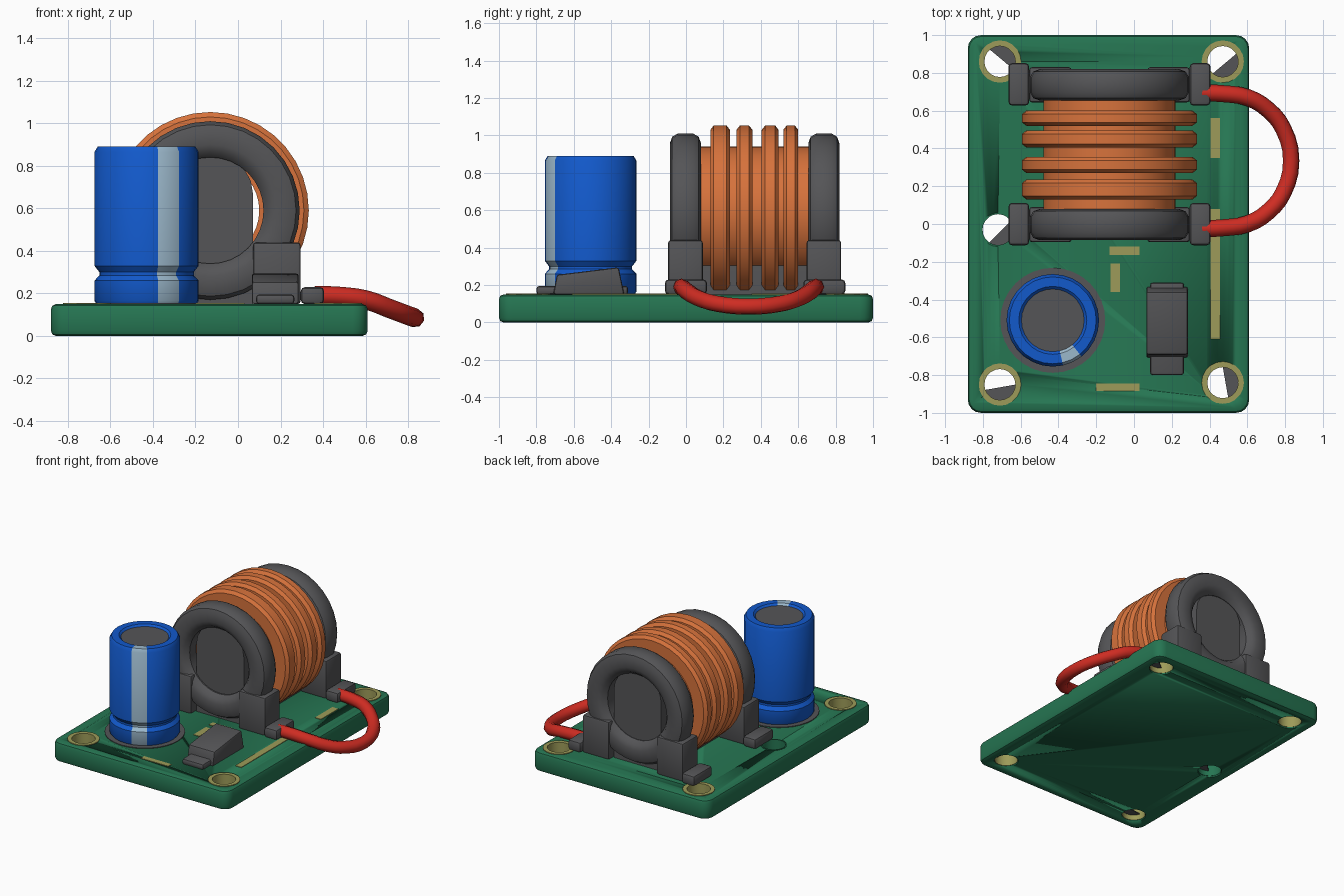
import bpy, bmesh, math
from mathutils import Matrix, Vector

if "Cube" in bpy.data.objects:
    bpy.data.objects.remove(bpy.data.objects["Cube"])


def material(name, rgb):
    m = bpy.data.materials.new(name)
    m.use_nodes = True
    m.diffuse_color = (*rgb, 1)
    m.node_tree.nodes["Principled BSDF"].inputs["Base Color"].default_value = (*rgb, 1)
    return m


GREEN = material("board green", (0.019, 0.18, 0.085))
GREY = material("dark grey", (0.09, 0.09, 0.095))
COPPER = material("copper", (0.68, 0.17, 0.045))
BLUE = material("capacitor blue", (0.006, 0.1, 0.6))
PALE = material("pale stripe", (0.33, 0.48, 0.6))
RED = material("wire red", (0.62, 0.025, 0.016))
TAN = material("solder tan", (0.34, 0.33, 0.1))


def finish(name, bm, mats, bevel=0, smooth=35):
    bmesh.ops.recalc_face_normals(bm, faces=bm.faces)
    me = bpy.data.meshes.new(name)
    bm.to_mesh(me)
    bm.free()
    ob = bpy.data.objects.new(name, me)
    bpy.context.collection.objects.link(ob)
    for m in mats:
        me.materials.append(m)
    bpy.ops.object.select_all(action='DESELECT')
    ob.select_set(True)
    bpy.context.view_layer.objects.active = ob
    if bevel:
        b = ob.modifiers.new("soft edges", 'BEVEL')
        b.width, b.segments, b.limit_method = bevel, 2, 'ANGLE'
        bpy.ops.object.modifier_apply(modifier=b.name)
    bpy.ops.object.shade_smooth_by_angle(angle=math.radians(smooth))
    return ob


def box(name, x, y, z, mat, bevel=0.015):
    bm = bmesh.new()
    bmesh.ops.create_cube(bm, size=1)
    for v in bm.verts:
        v.co = [lo + (c + 0.5) * (hi - lo) for c, (lo, hi) in zip(v.co, (x, y, z))]
    return finish(name, bm, [mat], bevel)


def prism(name, points, start, depth, mat, bevel=0):
    """Extrude a closed outline of 3D points along depth."""
    bm = bmesh.new()
    face = bm.faces.new([bm.verts.new(Vector(p) + Vector(start)) for p in points])
    new = bmesh.ops.extrude_face_region(bm, geom=[face])["geom"]
    bmesh.ops.translate(bm, vec=depth, verts=[g for g in new if isinstance(g, bmesh.types.BMVert)])
    return finish(name, bm, [mat], bevel)


def lathe(name, profile, centre, mats, segs=32, along_y=False, closed=False, rule=None):
    """Revolve (radius, height) pairs about z, or about y."""
    bm = bmesh.new()
    vs = [bm.verts.new((r, 0, h)) for r, h in profile]
    pairs = list(zip(vs, vs[1:] + vs[:1]))
    es = [bm.edges.new(p) for p in (pairs if closed else pairs[:-1])]
    bmesh.ops.spin(bm, geom=vs + es, axis=(0, 0, 1), cent=(0, 0, 0), angle=math.tau,
                   steps=segs, use_duplicate=False)
    bmesh.ops.remove_doubles(bm, verts=bm.verts, dist=0.0005)
    if rule:
        for f in bm.faces:
            f.material_index = rule(f.calc_center_median())
    if along_y:
        bmesh.ops.rotate(bm, verts=bm.verts, matrix=Matrix.Rotation(-math.pi / 2, 3, 'X'))
    bmesh.ops.translate(bm, vec=centre, verts=bm.verts)
    return finish(name, bm, mats)


# Circuit board with rounded corners and drilled holes
TOP = 0.15
outline = []
for i, (sx, sy) in enumerate([(1, 1), (-1, 1), (-1, -1), (1, -1)]):
    for k in range(5):
        a = math.radians(90 * i + 22.5 * k)
        outline.append((-0.135 + sx * 0.675 + 0.07 * math.cos(a), sy * 0.93 + 0.07 * math.sin(a), 0))
board = prism("circuit_board", outline, (0, 0, 0), (0, 0, TOP), GREEN, 0.025)

# x, y, direction of the grey sliver in degrees
holes = [(-0.71, 0.86, 50), (0.47, 0.86, -50), (-0.72, -0.03, -45), (-0.71, -0.85, -80), (0.47, -0.84, 10)]
bm = bmesh.new()
for x, y, _ in holes:
    bmesh.ops.create_cone(bm, segments=20, radius1=0.085, radius2=0.085, depth=1, cap_ends=True,
                          matrix=Matrix.Translation((x, y, 0)))
cutter = finish("hole_cutter", bm, [GREEN])
cutter.hide_render = True
bpy.context.view_layer.objects.active = board
cut = board.modifiers.new("holes", 'BOOLEAN')
cut.object, cut.operation, cut.solver = cutter, 'DIFFERENCE', 'EXACT'
bpy.ops.object.modifier_apply(modifier=cut.name)
bpy.data.objects.remove(cutter)

# Hole liners and the half plates set into them
for i, (x, y, turn) in enumerate(holes):
    outer = 0.09 if i == 2 else 0.112
    lathe(f"hole_liner_{i + 1}", [(0.082, 0.01), (0.082, 0.155), (outer, 0.155), (outer, 0.149), (0.086, 0.149), (0.086, 0.01)],
          (x, y, 0), [GREEN if i == 2 else TAN], 20, closed=True)
    arc = [math.radians(turn - 80 + 20 * k) for k in range(9)]
    prism(f"hole_plate_{i + 1}", [(0.083 * math.cos(a), 0.083 * math.sin(a), 0) for a in arc],
          (x, y, 0.05), (0, 0, 0.008), GREY)

# Solder traces
traces = [((0.405, 0.455), (0.35, 0.56)), ((0.405, 0.455), (-0.61, 0.08)), ((-0.13, 0.03), (-0.165, -0.12)),
          ((-0.125, -0.075), (-0.36, -0.21)), ((-0.2, 0.03), (-0.885, -0.845))]
for i, (x, y) in enumerate(traces):
    box(f"trace_{i + 1}", x, y, (TOP - 0.003, TOP + 0.004), TAN, 0)

# Capacitor with a pale stripe and a grey lid
CAP = (-0.43, -0.51, 0)


def stripe(c):
    return int(-73 < math.degrees(math.atan2(c.y, c.x)) < -47)


lathe("capacitor_seat", [(0, 0.148), (0.278, 0.148), (0.278, 0.155), (0, 0.155)], CAP, [GREY])
lathe("capacitor_can", [(0, TOP), (0.235, TOP), (0.245, 0.165), (0.245, 0.26), (0.222, 0.285), (0.222, 0.3),
                        (0.245, 0.33), (0.245, 0.865), (0.23, 0.89), (0.18, 0.89), (0.165, 0.875)],
      CAP, [BLUE, PALE], 28, rule=stripe)
lathe("capacitor_lid", [(0, 0.876), (0.167, 0.876), (0.167, 0.86)], CAP, [GREY], 28)

# Copper winding: hollow spool with raised turns
MID, HUB = 0.37, (-0.13, 0, 0.59)
winding = [(0.23, 0.04), (0.35, 0.04)]
for lo, hi in [(0.13, 0.235), (0.27, 0.355), (0.405, 0.495), (0.52, 0.6)]:
    winding += [(0.35, lo), (0.44, lo), (0.463, lo + 0.018), (0.463, hi - 0.018), (0.44, hi), (0.35, hi)]
winding += [(0.35, 0.7), (0.23, 0.7)]
lathe("copper_winding", winding, HUB, [COPPER], 36, along_y=True, closed=True)

# Arched inner core
arch = [(-0.2, 0, TOP), (0.2, 0, TOP)]
arch += [(0.2 * math.cos(math.pi * k / 10), 0, 0.67 + 0.19 * math.sin(math.pi * k / 10)) for k in range(11)]
prism("arched_core", arch, (-0.13, -0.03, 0), (0, 0.8, 0), GREY)

# End rings, their blocks and feet, at both ends and both sides
for end, y in (("front", -0.003), ("back", 0.737)):
    ring = [(0.335 + 0.085 * cx, 0.083 * cy) for cx, cy in
            [(-1, -.45), (-.7, -.85), (-.3, -1), (.4, -1), (.8, -.85), (1, -.5),
             (1, .5), (.8, .85), (.4, 1), (-.3, 1), (-.7, .85), (-1, .45)]]
    lathe(f"{end}_end_ring", ring, (HUB[0], y, HUB[2]), [GREY], 32, along_y=True, closed=True)
    out = -1 if end == "front" else 1
    for side, s in (("left", 1), ("right", -1)):
        bx = sorted(HUB[0] + s * d for d in (0.2, 0.425))
        fx = sorted(HUB[0] + s * d for d in (0.425, 0.535))
        box(f"{end}_{side}_block", bx, (y - 0.093, y + 0.093), (TOP, 0.44), GREY)
        box(f"{end}_{side}_foot", fx, (y - 0.11, y + 0.115), (TOP, 0.23), GREY, 0.02)

# Small surface diode: tapered body on two contacts
box("diode_contacts", (0.085, 0.265), (-0.8, -0.31), (TOP, 0.195), GREY)
prism("diode_body", [(0, -0.71, TOP), (0, -0.69, 0.255), (0, -0.36, 0.295), (0, -0.33, TOP)],
      (0.065, 0, 0), (0.22, 0, 0), GREY, 0.012)

# Red jumper wire looping past the board edge
half = [(0.36, 0.36, 0.19), (0.47, 0.355, 0.187), (0.6, 0.335, 0.17), (0.71, 0.27, 0.13), (0.79, 0.17, 0.1)]
path = [(x, 0.335 + d, z) for x, d, z in half] + [(0.832, 0.335, 0.085)]
path += [(x, 0.335 - d, z) for x, d, z in reversed(half)]
curve = bpy.data.curves.new("red_wire", 'CURVE')
curve.dimensions, curve.bevel_depth, curve.bevel_resolution = '3D', 0.045, 2
curve.use_fill_caps, curve.resolution_u = True, 3
spline = curve.splines.new('BEZIER')
spline.bezier_points.add(len(path) - 1)
for p, co in zip(spline.bezier_points, path):
    p.co = co
    p.handle_left_type = p.handle_right_type = 'AUTO'
curve.materials.append(RED)
bpy.context.collection.objects.link(bpy.data.objects.new("red_wire", curve))
